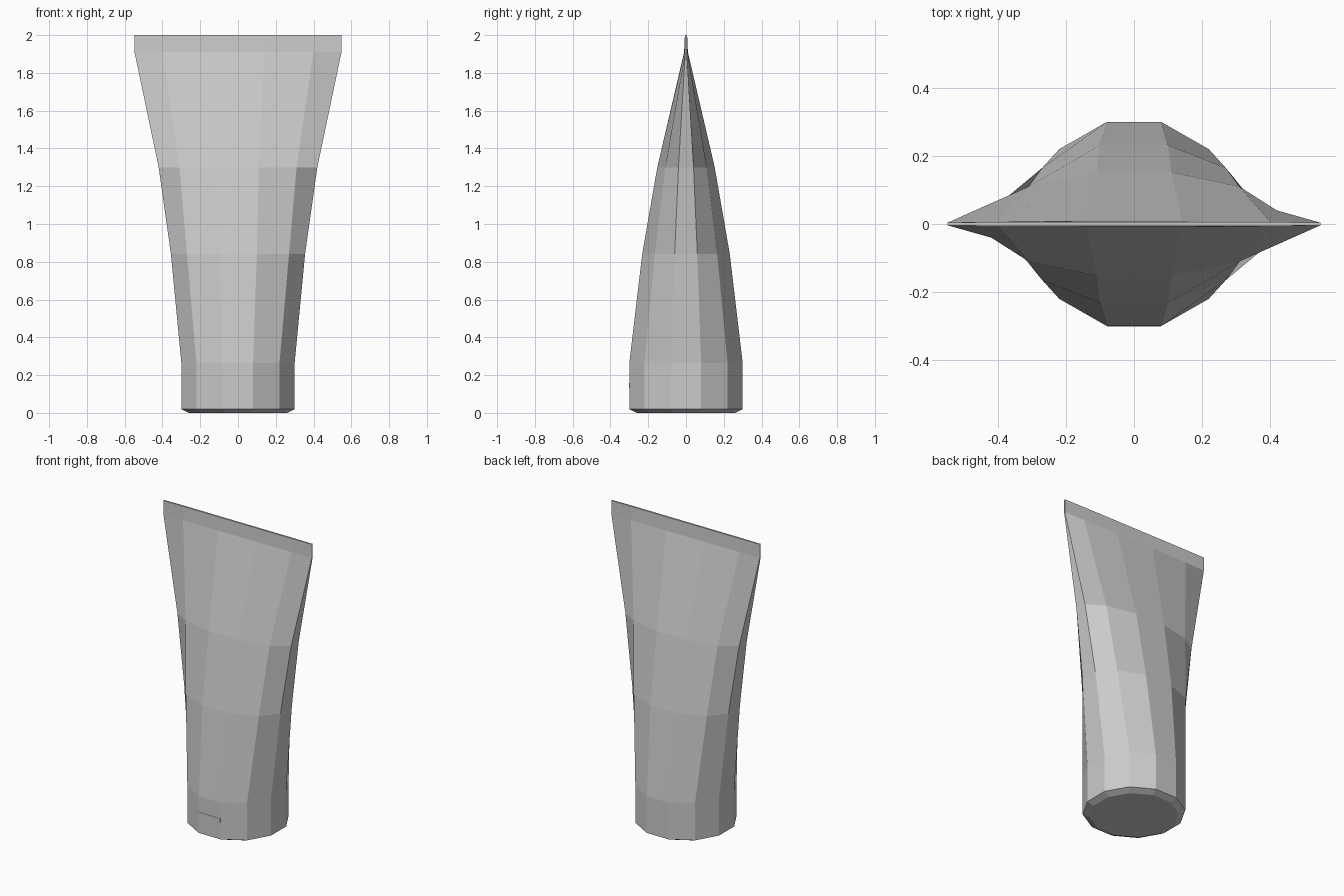
import bpy
import bmesh

cube = bpy.data.objects.get("Cube")
if cube:
    bpy.data.objects.remove(cube, do_unlink=True)


def material(name, colour):
    mat = bpy.data.materials.new(name)
    mat.use_nodes = True
    mat.diffuse_color = colour
    mat.node_tree.nodes["Principled BSDF"].inputs["Base Color"].default_value = colour
    return mat


def finish(name, bm, mat):
    bmesh.ops.recalc_face_normals(bm, faces=bm.faces)
    mesh = bpy.data.meshes.new(name)
    bm.to_mesh(mesh)
    bm.free()
    mesh.materials.append(mat)
    obj = bpy.data.objects.new(name, mesh)
    bpy.context.collection.objects.link(obj)
    return obj


def ring(bm, z, quarter):
    """Mirror three quarter-points into a closed twelve-sided ring."""
    a = list(quarter)
    b = [(-x, y) for x, y in reversed(a)]
    half = a + b
    points = half + [(-x, -y) for x, y in half]
    return [bm.verts.new((x, y, z)) for x, y in points]


grey = material("light grey", (0.6, 0.6, 0.6, 1))

# Tube body: round at the cap, flattening to a wide crimped end
sections = [
    (0.00, [(0.26, 0.07), (0.19, 0.19), (0.07, 0.26)]),
    (0.02, [(0.30, 0.08), (0.22, 0.22), (0.08, 0.30)]),
    (0.265, [(0.30, 0.08), (0.22, 0.22), (0.08, 0.30)]),
    (0.84, [(0.355, 0.06), (0.27, 0.165), (0.10, 0.232)]),
    (1.30, [(0.42, 0.04), (0.31, 0.11), (0.11, 0.152)]),
    (1.91, [(0.548, 0.004), (0.40, 0.008), (0.14, 0.01)]),
    (2.00, [(0.548, 0.004), (0.40, 0.006), (0.14, 0.006)]),
]
bm = bmesh.new()
rings = [ring(bm, z, quarter) for z, quarter in sections]
for low, high in zip(rings, rings[1:]):
    for i in range(len(low)):
        j = (i + 1) % len(low)
        bm.faces.new((low[i], low[j], high[j], high[i]))
bm.faces.new(rings[0])
bm.faces.new(rings[-1])
finish("tube_body", bm, grey)

# Thin raised tab on the front of the cap
bm = bmesh.new()
bmesh.ops.create_cube(bm, size=1)
for v in bm.verts:
    v.co.x *= 0.16
    v.co.y = v.co.y * 0.004 - 0.3
    v.co.z = v.co.z * 0.027 + 0.145
finish("cap_tab", bm, grey)
